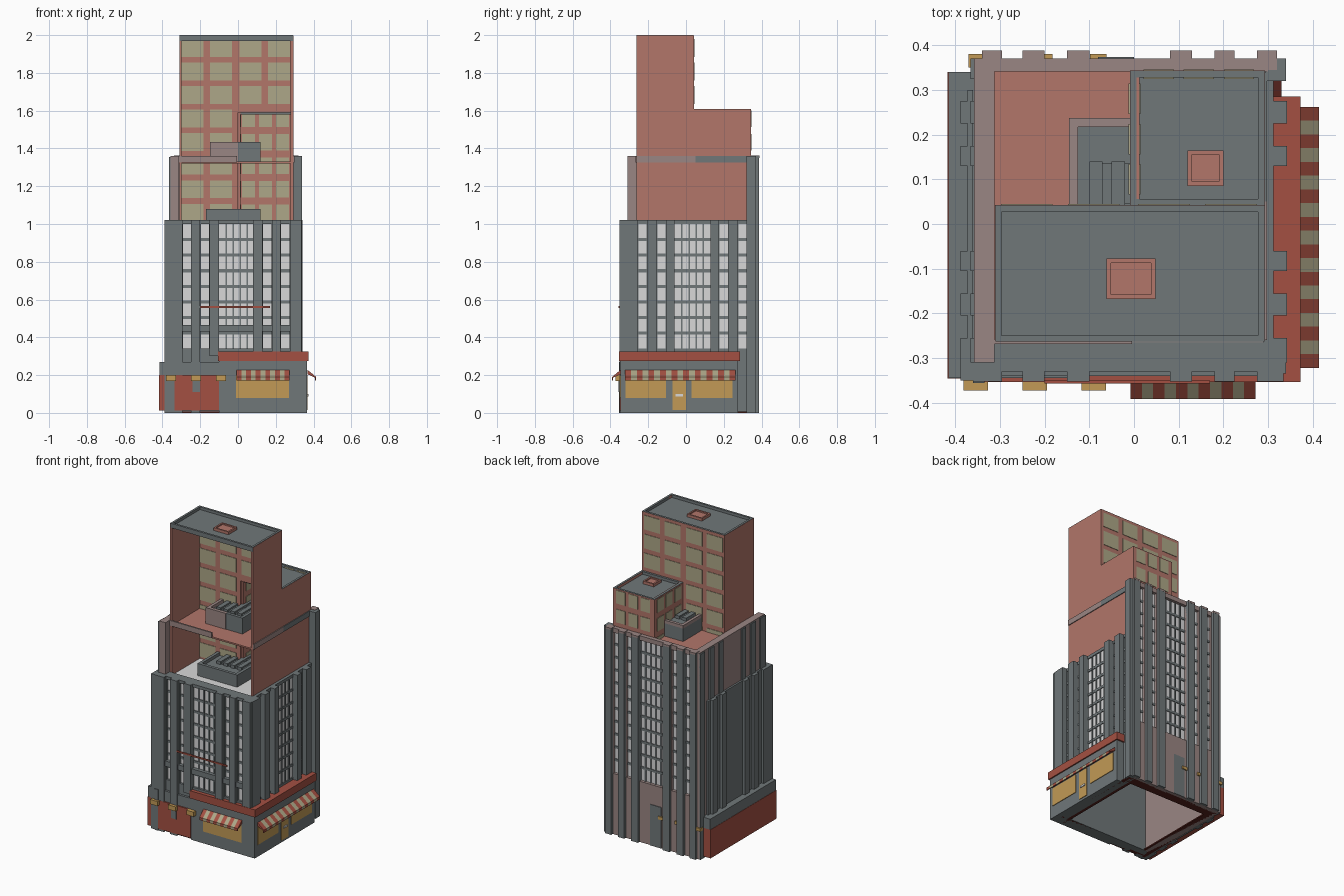
import bpy, bmesh

if "Cube" in bpy.data.objects:
    bpy.data.objects.remove(bpy.data.objects["Cube"])

def lin(c):
    return tuple((v / 255 / 12.92) if v < 10 else ((v / 255 + 0.055) / 1.055) ** 2.4 for v in c) + (1.0,)

def material(name, rgb):
    m = bpy.data.materials.new(name)
    m.diffuse_color = lin(rgb)
    m.use_nodes = True
    m.node_tree.nodes["Principled BSDF"].inputs["Base Color"].default_value = m.diffuse_color
    return m

GREY = material("slate grey", (112, 119, 121))
PINK = material("pinkish grey", (154, 134, 131))
BRICK = material("salmon brick", (178, 118, 106))
RED = material("red trim", (164, 80, 66))
DARK = material("dark red", (85, 34, 28))
TAN = material("tan glass", (173, 167, 136))
YELLOW = material("shop yellow", (194, 154, 86))
WHITE = material("pale window", (216, 216, 217))

def finish(name, bm, mats):
    bmesh.ops.recalc_face_normals(bm, faces=bm.faces)
    me = bpy.data.meshes.new(name)
    bm.to_mesh(me)
    bm.free()
    for m in mats:
        me.materials.append(m)
    ob = bpy.data.objects.new(name, me)
    bpy.context.collection.objects.link(ob)
    return ob

def boxes(name, mat, items):
    """One object made of boxes given as x0, x1, y0, y1, z0, z1."""
    bm = bmesh.new()
    for x0, x1, y0, y1, z0, z1 in items:
        vs = bmesh.ops.create_cube(bm, size=1)["verts"]
        for v in vs:
            v.co = ((x0 + x1) / 2 + v.co.x * (x1 - x0),
                    (y0 + y1) / 2 + v.co.y * (y1 - y0),
                    (z0 + z1) / 2 + v.co.z * (z1 - z0))
    return finish(name, bm, [mat])

# Each side maps (u along wall, d outward, z) to world
PLANE = {"front": -0.31, "back": 0.345, "right": 0.30}

def on(side, u0, u1, d0, d1, z0, z1):
    s = -1 if side == "front" else 1
    a, b = sorted((PLANE[side] + s * d0, PLANE[side] + s * d1))
    return (a, b, u0, u1, z0, z1) if side == "right" else (u0, u1, a, b, z0, z1)

def facade(side, span, cols, centre, piers, zw, rows, ztop, mat, inner, fill, pier_foot):
    z0, z1 = zw
    w = 0.022
    strips = sorted([(c - w, c + w) for c in cols] + [centre])
    # wall sheet, with thicker masonry between the window strips
    edges = [span[0]] + [e for s in strips for e in s] + [span[1]]
    wall = [on(side, *span, -inner, 0, 0, ztop)]
    wall += [on(side, edges[i], edges[i + 1], 0, fill, 0, ztop) for i in range(0, len(edges), 2)]
    wall += [on(side, a, b, 0, fill, q0, q1) for a, b in strips for q0, q1 in ((0, z0), (z1, ztop))]
    boxes(side + "_wall", mat, wall)
    boxes(side + "_windows", WHITE, [on(side, a, b, 0, 0.005, z0, z1) for a, b in strips])
    h = (z1 - z0) / rows
    bars = [on(side, a, b, 0, 0.010, z0 + i * h - 0.008, z0 + i * h + 0.008)
            for a, b in strips for i in range(1, rows)]
    cw = (centre[1] - centre[0]) / 5
    bars += [on(side, centre[0] + i * cw - 0.004, centre[0] + i * cw + 0.004, 0, 0.011, z0, z1)
             for i in range(1, 5)]
    boxes(side + "_spandrels", GREY, bars)
    boxes(side + "_pilasters", GREY, [on(side, a, b, 0, 0.042, pier_foot(a), ztop) for a, b in piers])

XC = [-0.27, -0.175, 0.155, 0.25]
XP = [(-0.25, -0.2), (-0.15, -0.1), (0.08, 0.13), (0.18, 0.225)]
YC = [-0.23, -0.13, 0.20, 0.30]
YP = [(-0.31, -0.255), (-0.205, -0.155), (-0.105, -0.06), (0.13, 0.175), (0.225, 0.275)]
BACK_P = XP + [(-0.34, -0.295), (0.275, 0.32)]

# Shaft: low front and right, tall back and left
facade("front", (-0.36, 0.31), XC, (-0.10, 0.085), XP + [(-0.36, -0.295), (0.275, 0.335)],
       (0.34, 1.0), 8, 1.02, GREY, 0.045, 0.02, lambda u: 0 if u < -0.2 else 0.3)
facade("right", (-0.31, 0.345), YC, (-0.06, 0.13), YP, (0.34, 1.0), 8, 1.02, GREY, 0.01, 0.012,
       lambda u: 0.3)
facade("back", (-0.35, 0.30), XC, (-0.10, 0.085), BACK_P, (0.40, 1.33), 11, 1.36, PINK, 0.004, 0.025,
       lambda u: 0)
boxes("back_pilaster_caps", PINK, [on("back", a, b, 0, 0.043, 1.35, 1.362) for a, b in BACK_P])
boxes("left_wall", PINK, [(-0.358, -0.312, -0.31, 0.37, 0, 1.36)])
boxes("left_tall_pilasters", GREY, [(-0.366, -0.355, a, b, 0, 1.355) for a, b in YP + [(0.325, 0.37)]])
boxes("left_wing", GREY, [(-0.372, -0.36, -0.33, 0.30, 0, 1.02)]
      + [(-0.388, -0.37, a, b, 0, 1.02) for a, b in YP])
boxes("corner_piers", GREY, [(0.295, 0.34, 0.32, 0.37, 0, 1.36), (-0.388, -0.33, -0.35, -0.31, 0, 1.02),
                             (0.29, 0.34, -0.335, -0.31, 0, 1.02)])
boxes("front_ledge", GREY, [(-0.30, 0.28, -0.34, -0.31, 0.43, 0.465)])
boxes("front_rail", RED, [(-0.2, 0.17, -0.357, -0.35, 0.555, 0.565)])
boxes("back_door_panel", GREY, [(-0.08, 0.0, 0.36, 0.374, 0, 0.27)])

# Floors
boxes("lower_roof", WHITE, [(-0.31, 0.295, -0.27, 0.34, 0.99, 1.0)])
boxes("upper_roof", BRICK, [(-0.312, 0.29, -0.26, 0.341, 1.32, 1.33)])
boxes("upper_roof_edge_pale", PINK, [(-0.312, -0.005, -0.268, -0.258, 1.325, 1.36),
                                     (0.285, 0.298, -0.26, 0.05, 1.325, 1.36)])
boxes("upper_roof_edge_dark", GREY, [(0.285, 0.298, 0.05, 0.34, 1.325, 1.36)])

# Tower: plain sides, windowed back, open front
T = 0.012
HI, LO = 1.998, 1.608
boxes("tower_walls", BRICK, [(-0.311, -0.31 + T, -0.262, 0.042, 1.0, HI), (0.29 - T, 0.293, -0.262, 0.042, 1.0, HI),
                             (0.29 - T, 0.293, 0.04, 0.343, 1.0, LO), (-0.31, 0.0, 0.04 - T, 0.042, 1.0, HI),
                             (0.0, 0.29, 0.04 - T, 0.042, 1.59, HI), (0.0, 0.29, 0.34 - T, 0.343, 1.0, LO),
                             (-0.009, T, 0.04, 0.343, 1.0, LO)])
ZR = [1.06 + 0.1245 * i for i in range(8)]
P = 0.003
panes = []
for z in ZR:
    for i, x in enumerate((-0.24, -0.09, 0.067, 0.217)):
        if i < 2 or z > 1.63:
            panes.append((x - 0.058, x + 0.058, 0.04 - T - P, 0.042 + P, z - 0.047, z + 0.047))
    if z < 1.6:
        for k in range(3):
            x, y = 0.055 + 0.09 * k, 0.10 + 0.09 * k
            panes.append((x - 0.034, x + 0.034, 0.34 - T - P, 0.343 + P, z - 0.045, z + 0.042))
            panes.append((-0.009 - P, T + P, y - 0.034, y + 0.034, z - 0.045, z + 0.042))
boxes("tower_panes", TAN, panes)

def rimmed_roof(name, x0, x1, y0, y1, top, vent):
    t = 0.014
    boxes(name, GREY, [(x0, x1, y0, y1, top - 0.03, top - 0.018),
                       (x0, x1, y0, y0 + t, top - 0.025, top), (x0, x1, y1 - t, y1, top - 0.025, top),
                       (x0, x0 + t, y0, y1, top - 0.025, top), (x1 - t, x1, y0, y1, top - 0.025, top)])
    a, b, c, d = vent
    boxes(name + "_vent", BRICK, [(a, b, c, d, top - 0.02, top - 0.008)]
          + [(a, b, q, q + 0.01, top - 0.02, top) for q in (c, d - 0.01)]
          + [(q, q + 0.01, c, d, top - 0.02, top) for q in (a, b - 0.01)])

rimmed_roof("tower_roof", -0.31, 0.292, -0.263, 0.041, 2.0, (-0.062, 0.048, -0.168, -0.077))
rimmed_roof("annex_roof", -0.008, 0.292, 0.042, 0.342, 1.61, (0.12, 0.2, 0.085, 0.165))

# Machine housings on the two roofs
for name, x0, x1, y0, y1, z0, z1 in (("upper_housing", -0.145, 0.12, -0.125, 0.237, 1.33, 1.435),
                                     ("lower_housing", -0.17, 0.12, -0.18, 0.2, 1.0, 1.08)):
    t = 0.02
    boxes(name, GREY, [(x0, x1, y0, y1, z0, z1 - 0.02)]
          + [(-0.09, 0.09, c, c + 0.09, z0, z1 - 0.01) for c in (-0.07, 0.045)]
          + [(-0.1 + 0.05 * i, -0.07 + 0.05 * i, -0.08, 0.14, z0, z1) for i in range(4)])
    boxes(name + "_rim", PINK if z0 > 1.2 else GREY,
          [(x0, 0, y0, y0 + t, z1 - 0.02, z1), (x0, x1, y1 - t, y1, z1 - 0.02, z1),
           (x0, x0 + t, y0, y1, z1 - 0.02, z1)])
    boxes(name + "_rim_dark", GREY, [(0, x1, y0, y0 + t, z1 - 0.02, z1), (x1 - t, x1, y0, y1, z1 - 0.02, z1)])
boxes("upper_housing_front", PINK, [(-0.147, 0, -0.128, -0.12, 1.33, 1.435)])

# Street level: shop corner and red side wall
boxes("shop_base", GREY, [(-0.1, 0.365, -0.347, -0.29, 0.0, 0.28), (0.30, 0.365, -0.347, 0.275, 0.0, 0.28),
                          (-0.415, -0.1, -0.345, -0.29, 0.2, 0.27), (-0.415, -0.35, -0.345, 0.34, 0.2, 0.27),
                          (-0.36, -0.335, -0.356, -0.3, 0, 0.27)])
boxes("shop_lintel", RED, [(-0.105, 0.373, -0.354, -0.31, 0.275, 0.325), (0.30, 0.373, -0.35, 0.285, 0.275, 0.325)])
boxes("red_panels", RED, [(-0.417, -0.35, -0.346, 0.34, 0.012, 0.2), (-0.335, -0.1, -0.353, -0.3, 0.012, 0.2)])
boxes("panel_plaques", GREY, [(-0.24, -0.20, -0.358, -0.35, 0.11, 0.17)])
boxes("foot_rim", DARK, [(-0.35, 0.33, -0.335, -0.27, 0, 0.008), (-0.35, 0.33, 0.29, 0.35, 0, 0.008),
                         (-0.36, -0.30, -0.33, 0.34, 0, 0.008), (0.27, 0.33, -0.33, 0.34, 0, 0.008)])
boxes("shop_windows", YELLOW, [(-0.01, 0.27, -0.351, -0.34, 0.08, 0.2), (0.36, 0.369, -0.32, -0.105, 0.08, 0.2),
                               (0.36, 0.369, 0.03, 0.245, 0.08, 0.2), (0.36, 0.369, -0.072, 0.0, 0.015, 0.2)])
boxes("door_handle", WHITE, [(0.367, 0.374, -0.055, -0.015, 0.088, 0.1)])
boxes("lamps", YELLOW, [(x - 0.027, x + 0.027, -0.372, -0.33, 0.17, 0.2) for x in (-0.354, -0.222, -0.09)]
      + [(x - 0.018, x + 0.018, 0.35, 0.38, 0.19, 0.21) for x in (-0.352, -0.2, -0.08)])

def awning(name, u0, u1, n, place):
    """Sloping striped canopy; profile is (outward, z)."""
    profile = [(0, 0.228), (0.046, 0.19), (0.046, 0.172), (0.04, 0.172), (0.04, 0.186), (0, 0.205)]
    bm = bmesh.new()
    for i in range(n):
        a, b = (u0 + (u1 - u0) * k / n for k in (i, i + 1))
        A = [bm.verts.new(place(a, d, z)) for d, z in profile]
        B = [bm.verts.new(place(b, d, z)) for d, z in profile]
        fs = [bm.faces.new(A), bm.faces.new(B[::-1])]
        fs += [bm.faces.new((A[j], B[j], B[j - 1], A[j - 1])) for j in range(len(A))]
        for f in fs:
            f.material_index = i % 2
    finish(name, bm, [RED, TAN])

awning("front_awning", -0.008, 0.272, 11, lambda u, d, z: (u, -0.346 - d, z))
awning("right_awning", -0.322, 0.262, 19, lambda u, d, z: (0.368 + d, u, z))
